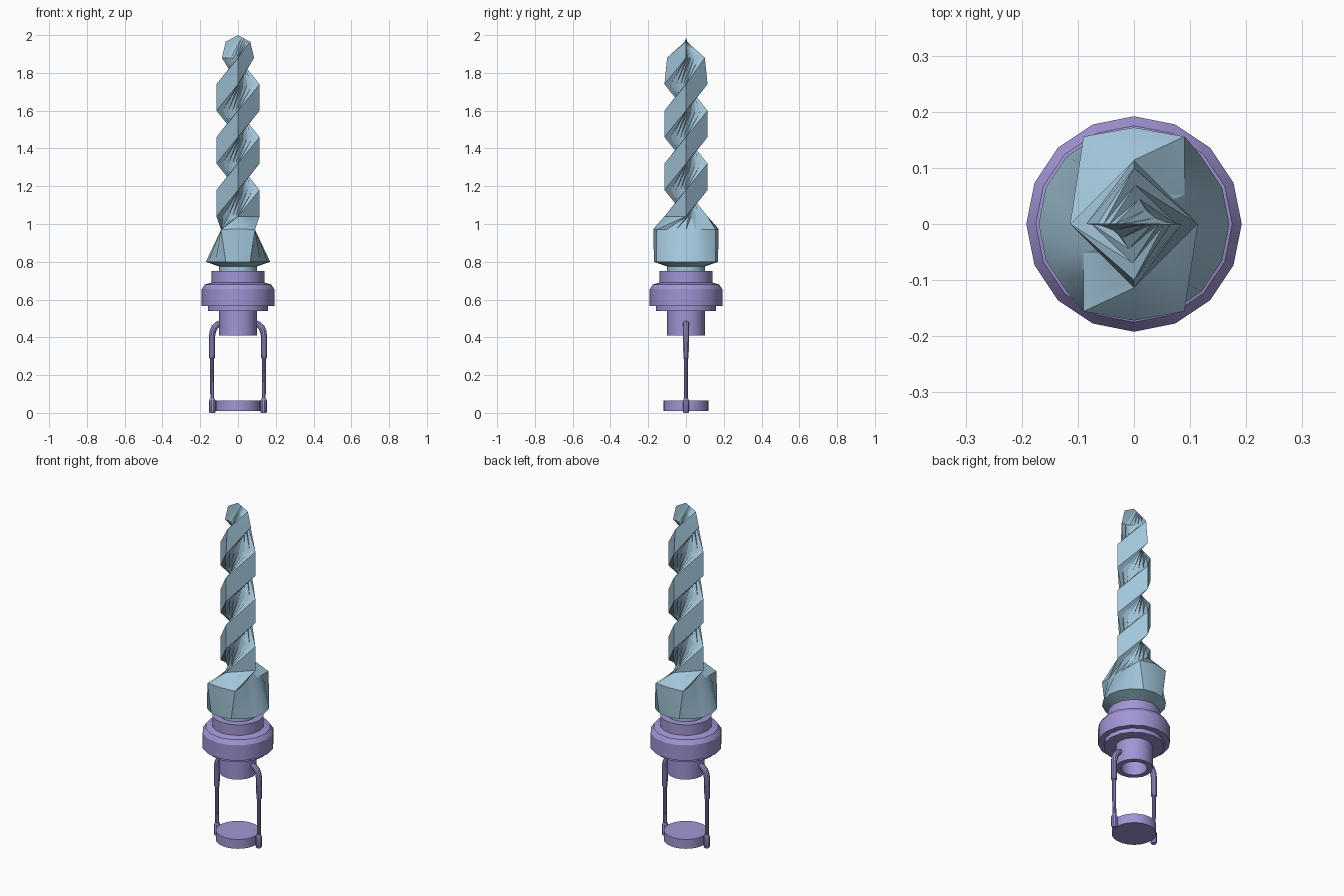
import bpy, bmesh
from math import sin, cos, pi, radians
from mathutils import Vector

if "Cube" in bpy.data.objects:
    bpy.data.objects.remove(bpy.data.objects["Cube"])


def material(name, rgb):
    m = bpy.data.materials.new(name)
    m.diffuse_color = (*rgb, 1)
    m.use_nodes = True
    m.node_tree.nodes["Principled BSDF"].inputs["Base Color"].default_value = m.diffuse_color
    return m


BLUE = material("blue", (0.36, 0.56, 0.70))
PURPLE = material("purple", (0.36, 0.30, 0.66))


def finish(name, bm, mat, angle=30):
    bmesh.ops.remove_doubles(bm, verts=bm.verts, dist=0.0004)
    bmesh.ops.recalc_face_normals(bm, faces=bm.faces)
    me = bpy.data.meshes.new(name)
    bm.to_mesh(me)
    bm.free()
    me.materials.append(mat)
    ob = bpy.data.objects.new(name, me)
    bpy.context.collection.objects.link(ob)
    bpy.ops.object.select_all(action='DESELECT')
    bpy.context.view_layer.objects.active = ob
    ob.select_set(True)
    bpy.ops.object.shade_smooth_by_angle(angle=radians(angle))
    return ob


def skin(bm, rings):
    n = len(rings[0])
    for a, b in zip(rings, rings[1:]):
        for i in range(n):
            j = (i + 1) % n
            bm.faces.new((a[i], a[j], b[j], b[i]))


def lathe(name, profile, mat, sides=16, cx=0):
    bm = bmesh.new()
    rings = [[bm.verts.new((cx + r * cos(2 * pi * i / sides), r * sin(2 * pi * i / sides), z))
              for i in range(sides)] for r, z in profile]
    skin(bm, rings)
    bm.faces.new(rings[0])
    bm.faces.new(rings[-1])
    return finish(name, bm, mat)


def polar(deg, r, z):
    return Vector((r * cos(radians(deg)), r * sin(radians(deg)), z))


# Two-lobed section: three points on each lobe, five in each groove
def lobed_ring(a, b, mid=None, groove=0.0):
    def turn(v):
        return Vector((-v.x, -v.y, v.z))
    half = [a, mid or (a + b) / 2, b]
    a2 = turn(a)
    ctrl = (b + a2) / 2
    ctrl.x *= groove
    ctrl.y *= groove
    for i in range(1, 6):
        t = i / 6
        half.append(b * (1 - t) ** 2 + ctrl * 2 * t * (1 - t) + a2 * t * t)
    return half + [turn(v) for v in half]


# Twisted screw body with its flared skirt
bm = bmesh.new()
start = 67.5
circles = [[bm.verts.new(polar(start + 22.5 * i, r, z)) for i in range(16)]
           for r, z in ((0.10, 0.75), (0.10, 0.775), (0.17, 0.80))]
sections = [lobed_ring(polar(60, 0.18, 0.97), polar(120, 0.18, 0.97), polar(90, 0.172, 0.975), 1.0)]
for k in range(6):
    z = 1.04 + 0.14 * k
    A = 90 * (k - 1) + 180
    sections.append(lobed_ring(polar(A, 0.114, z), polar(A + 90, 0.114, z)))
sections.append(lobed_ring(polar(90, 0.10, 1.88), polar(180, 0.085, 1.88)))
sections.append(lobed_ring(polar(180, 0.065, 1.965), Vector((0, 0, 2)), groove=1.0))

# keep the point order rotating by 90 degrees per section
sections[0] = sections[0]
for k in range(1, len(sections)):
    want = 90 * k                       # angle of first point, modulo 360
    p = sections[k][0]
    if p.dot(Vector((cos(radians(want)), sin(radians(want)), 0))) < 0:
        sections[k] = sections[k][8:] + sections[k][:8]
rings = [[bm.verts.new(p) for p in s] for s in sections]
skin(bm, circles + rings[:1])
bm.faces.new(circles[0])
for lo, up in zip(rings, rings[1:]):
    for h in (0, 8):
        a, m, b = lo[h:h + 3]
        a2, m2, b2 = up[h:h + 3]
        for tri in ((a, m, a2), (m, b, a2), (b, b2, m2), (b, m2, a2)):
            bm.faces.new(tri)
        for i in range(h + 2, h + 8):
            j = (i + 1) % 16
            bm.faces.new((lo[i], lo[j], up[i]))
            bm.faces.new((lo[j], up[j], up[i]))
finish("twisted_screw", bm, BLUE, 25)

# Stepped collar with the hollow tube below
lathe("collar", [(0.07, 0.53), (0.07, 0.41), (0.10, 0.41), (0.10, 0.54), (0.16, 0.54),
                 (0.16, 0.565), (0.192, 0.565), (0.192, 0.655), (0.175, 0.68),
                 (0.14, 0.69), (0.14, 0.752)], PURPLE)

# Bottom disc
lathe("base_disc", [(0.118, 0.01), (0.118, 0.065)], PURPLE, 32)


# Bent side legs with sleeve, thin rod and foot clip
def leg(name, side, n=10):
    path = [(0.085, 0.475, 0.017), (0.108, 0.468, 0.017), (0.125, 0.452, 0.017),
            (0.134, 0.43, 0.017), (0.138, 0.40, 0.016), (0.138, 0.29, 0.015),
            (0.138, 0.288, 0.0105), (0.136, 0.05, 0.0105)]
    bm = bmesh.new()
    rings = []
    for i, (x, z, r) in enumerate(path):
        p, q = path[max(i - 1, 0)], path[min(i + 1, len(path) - 1)]
        t = Vector((q[0] - p[0], 0, q[1] - p[1])).normalized()
        u = Vector((-t.z, 0, t.x))
        ring = []
        for s in range(n):
            w = 2 * pi * s / n
            v = Vector((x, 0, z)) + u * r * cos(w) + Vector((0, r * sin(w), 0))
            ring.append(bm.verts.new((side * v.x, v.y, v.z)))
        rings.append(ring)
    skin(bm, rings)
    bm.faces.new(rings[0])
    bm.faces.new(rings[-1])
    finish(name, bm, PURPLE)


for side, label in ((-1, "left"), (1, "right")):
    leg(label + "_leg", side)
    lathe(label + "_foot_clip", [(0.014, 0.0), (0.0165, 0.005), (0.0165, 0.065), (0.0125, 0.075)],
          PURPLE, 10, side * 0.136)
